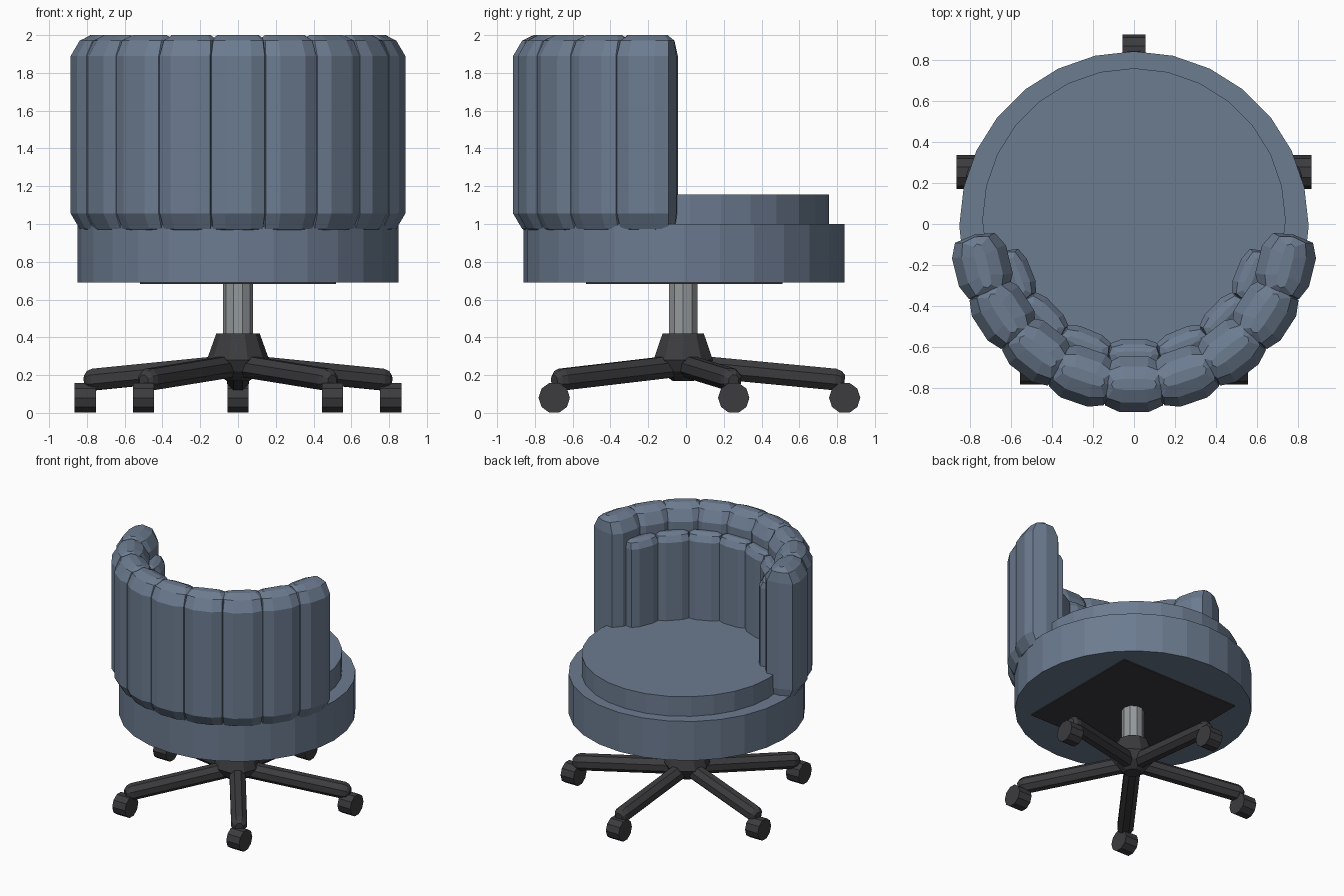
import bpy, bmesh
from math import sin, cos, pi, radians
from mathutils import Vector, Matrix

if "Cube" in bpy.data.objects:
    bpy.data.objects.remove(bpy.data.objects["Cube"])


def material(name, rgb):
    m = bpy.data.materials.new(name)
    m.diffuse_color = (*rgb, 1)
    m.use_nodes = True
    m.node_tree.nodes["Principled BSDF"].inputs["Base Color"].default_value = m.diffuse_color
    return m


BLUE = material("blue fabric", (0.15, 0.20, 0.28))
DARK = material("dark plastic", (0.045, 0.045, 0.05))
METAL = material("metal", (0.30, 0.32, 0.33))


def loft(name, rings, mat, matrix=Matrix()):
    """Skin a list of equal-length point rings and cap both ends."""
    bm = bmesh.new()
    vs = [[bm.verts.new(matrix @ Vector(p)) for p in r] for r in rings]
    n = len(rings[0])
    for a, b in zip(vs, vs[1:]):
        for i in range(n):
            j = (i + 1) % n
            bm.faces.new((a[i], a[j], b[j], b[i]))
    bm.faces.new(vs[0][::-1])
    bm.faces.new(vs[-1])
    bmesh.ops.recalc_face_normals(bm, faces=bm.faces)
    me = bpy.data.meshes.new(name)
    bm.to_mesh(me)
    bm.free()
    me.materials.append(mat)
    ob = bpy.data.objects.new(name, me)
    bpy.context.collection.objects.link(ob)
    return ob


def turned(name, profile, n, mat, matrix=Matrix(), phase=0.0):
    """Turn (radius, height) pairs about local z."""
    rings = [[(r * cos(phase + 2 * pi * i / n), r * sin(phase + 2 * pi * i / n), z)
              for i in range(n)] for r, z in profile]
    return loft(name, rings, mat, matrix)


def cushion_row(name, count, step, radius, half_w, half_d, z0, z1, lip):
    """Upright padded rolls set around the rear arc of the seat."""
    half = [(0.45, 1), (0.9, 0.76), (1, 0), (0.9, -0.72), (0.45, -1)]
    prof = half + [(-u, v) for u, v in reversed(half)]
    ends = [(0, 0.70, 0.2), (0.27, 0.93, 0.65), (1, 1, 1)]
    levels = [(z0 + f * lip, u, v) for f, u, v in ends]
    levels += [(z1 - f * lip, u, v) for f, u, v in reversed(ends)]
    for k in range(count):
        angle = radians((k - (count - 1) / 2) * step)
        place = Matrix.Translation((0, -0.02, 0)) @ Matrix.Rotation(angle, 4, 'Z')
        rings = [[(u * half_w * su, -radius - v * half_d * sv, z) for u, v in prof]
                 for z, su, sv in levels]
        loft(f"{name}_{k + 1}", rings, BLUE, place)


# Seat drum and top cushion
turned("seat_base", [(0.85, 0.69), (0.85, 1.0)], 28, BLUE,
       Matrix.Translation((0, -0.01, 0)), pi / 2)
turned("seat_cushion", [(0.738, 0.99), (0.738, 1.155)], 28, BLUE,
       Matrix.Translation((0, 0.02, 0)), pi / 2)

# Backrest: tall outer rolls and lower inner rolls
cushion_row("outer_back_roll", 9, 19, 0.76, 0.157, 0.135, 0.945, 2.0, 0.11)
cushion_row("inner_back_roll", 7, 22.7, 0.615, 0.13, 0.075, 1.0, 1.83, 0.06)

# Mounting plate under the seat
s = 0.52
square = [(-s, -s), (s, -s), (s, s), (-s, s)]
loft("mounting_plate", [[(x, y - 0.01, z) for x, y in square] for z in (0.683, 0.72)], DARK)

# Column and hub
centre = Matrix.Translation((0, -0.015, 0))
turned("column", [(0.08, 0.38), (0.08, 0.70)], 10, METAL, centre)
turned("hub", [(0.06, 0.17), (0.13, 0.22), (0.165, 0.28), (0.115, 0.42)], 10, DARK, centre)

# Five spokes, each with a caster whose axle runs along x
for k in range(5):
    a = pi / 2 + k * 2 * pi / 5
    d = Vector((cos(a), sin(a), 0))
    start = Vector((0, -0.01, 0.25)) + d * 0.03
    end = Vector((0, -0.01, 0.172)) + d * 0.85
    axis = end - start
    length = axis.length
    place = Matrix.Translation(start) @ axis.to_track_quat('Z', 'Y').to_matrix().to_4x4()
    turned(f"leg_{k + 1}", [(0.062, 0), (0.062, length - 0.05), (0.052, length - 0.02),
                            (0.03, length)], 8, DARK, place, pi / 8)
    wheel = Matrix.Translation((0.85 * d.x, 0.85 * d.y - 0.01, 0.08)) @ Matrix.Rotation(pi / 2, 4, 'Y')
    turned(f"caster_{k + 1}", [(0.083, -0.056), (0.083, 0.056)], 10, DARK, wheel, pi / 10)
